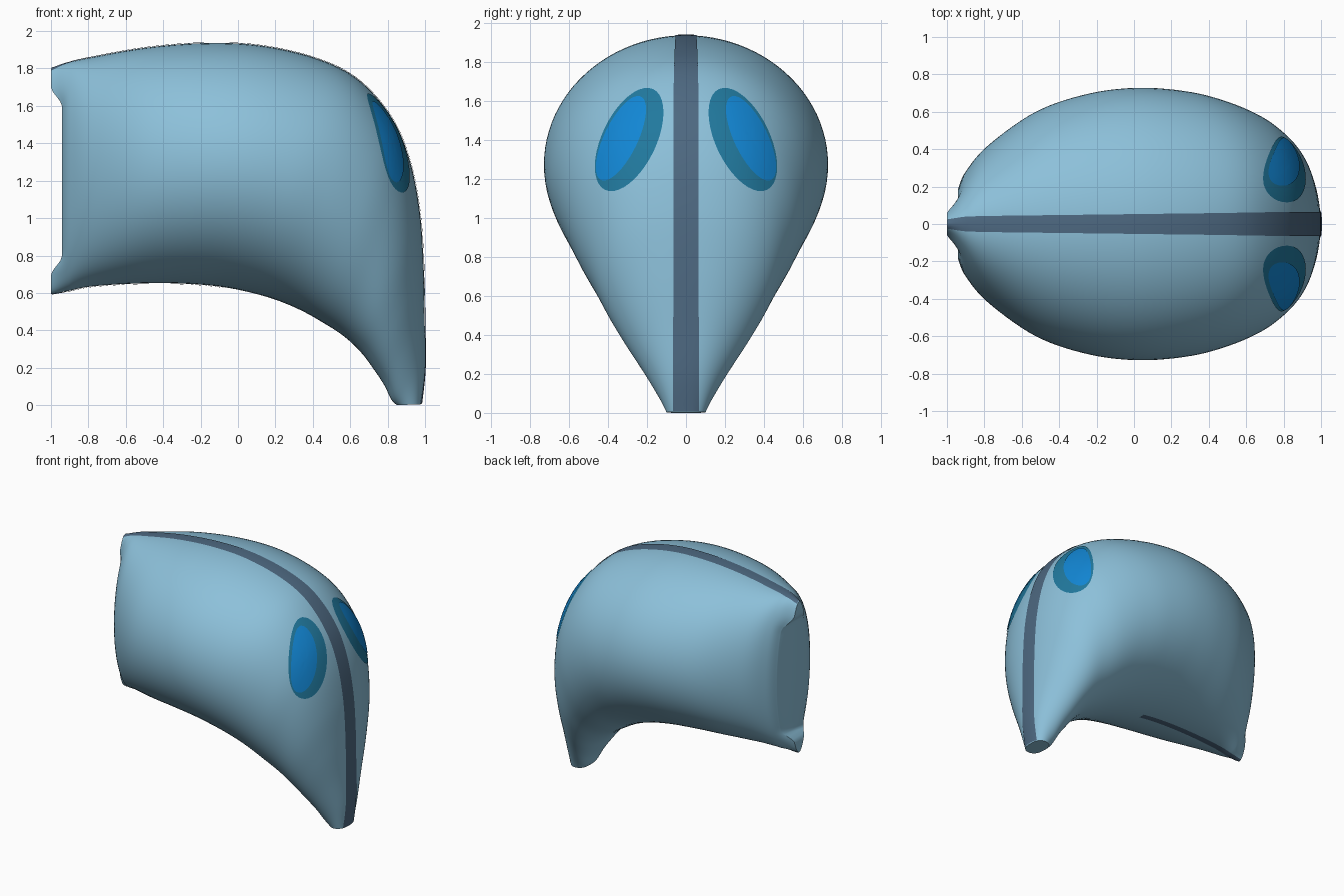
import bpy, math
from mathutils import Vector
from mathutils.bvhtree import BVHTree

cube = bpy.data.objects.get("Cube")
if cube:
    bpy.data.objects.remove(cube, do_unlink=True)


def material(name, rgb):
    m = bpy.data.materials.new(name)
    m.use_nodes = True
    m.diffuse_color = (*rgb, 1)
    m.node_tree.nodes["Principled BSDF"].inputs["Base Color"].default_value = (*rgb, 1)
    return m


BODY = material("pale blue", (0.265, 0.53, 0.70))
STRIPE = material("slate blue", (0.075, 0.14, 0.22))
EYE = material("deep teal", (0.015, 0.19, 0.34))
PUPIL = material("bright blue", (0.006, 0.24, 0.66))


def make(name, verts, faces, mat):
    me = bpy.data.meshes.new(name)
    me.from_pydata([tuple(v) for v in verts], [], faces)
    me.materials.append(mat)
    ob = bpy.data.objects.new(name, me)
    bpy.context.collection.objects.link(ob)
    bpy.ops.object.select_all(action='DESELECT')
    ob.select_set(True)
    bpy.context.view_layer.objects.active = ob
    bpy.ops.object.shade_smooth_by_angle(angle=math.radians(50))


# Sections from the blunt rear to the foot:
# upper x, upper z, lower x, lower z, half width, roundness
SECTIONS = [
    (-0.94, 1.80, -0.94, 0.595, 0.19, 1.1),
    (-0.90, 1.832, -0.90, 0.612, 0.28, 0.95),
    (-0.78, 1.86, -0.78, 0.635, 0.42, 0.95),
    (-0.50, 1.91, -0.55, 0.65, 0.60, 0.98),
    (-0.20, 1.935, -0.30, 0.65, 0.695, 1.0),
    (0.10, 1.925, -0.07, 0.63, 0.728, 1.0),
    (0.40, 1.86, 0.15, 0.58, 0.71, 0.98),
    (0.63, 1.75, 0.32, 0.515, 0.66, 0.93),
    (0.81, 1.555, 0.465, 0.435, 0.59, 0.87),
    (0.912, 1.33, 0.57, 0.365, 0.515, 0.83),
    (0.97, 1.05, 0.655, 0.285, 0.435, 0.82),
    (0.992, 0.75, 0.72, 0.20, 0.34, 0.83),
    (0.998, 0.45, 0.78, 0.11, 0.235, 0.83),
    (1.0, 0.20, 0.82, 0.03, 0.15, 0.8),
    (0.98, 0.005, 0.85, 0.0, 0.10, 0.7),
]
LAST = len(SECTIONS) - 1


def section(t):
    """Smooth blend of the sections at position t."""
    i = min(int(t), LAST - 1)
    f = t - i
    a, b, c, d = (SECTIONS[max(0, min(LAST, i + k))] for k in (-1, 0, 1, 2))
    return [q + 0.5 * f * (r - p + f * (2 * p - 5 * q + 4 * r - s + f * (3 * (q - r) + s - p)))
            for p, q, r, s in zip(a, b, c, d)]


def surface(t, ang):
    ux, uz, lx, lz, w, p = section(t)
    c, s = math.cos(ang), math.sin(ang)
    x = (ux + lx) / 2 + (ux - lx) / 2 * c
    z = (uz + lz) / 2 + (uz - lz) / 2 * c
    # The two rear corners are pinched and drawn out behind the end panel
    k = max(0, min(1, (abs(c) - 0.66) / 0.18))
    k *= k * (3 - 2 * k) * max(0, 1 - t)
    return Vector((x - 0.06 * k, math.copysign(w * (1 - 0.4 * k) * abs(s) ** p, s), max(0, z)))


# Body: lofted rings with strip caps at both ends
N, R = 96, 98
verts = [surface(LAST * i / R, 2 * math.pi * j / N) for i in range(R + 1) for j in range(N)]
faces = [(i * N + j, i * N + (j + 1) % N, (i + 1) * N + (j + 1) % N, (i + 1) * N + j)
         for i in range(R) for j in range(N)]
for base, flip in ((0, False), (R * N, True)):
    for j in range(N // 2):
        f = [base + j, base + (N - j) % N, base + N - j - 1, base + j + 1]
        f = list(dict.fromkeys(f))
        faces.append(f[::-1] if flip else f)
make("body", verts, faces, BODY)
tree = BVHTree.FromPolygons(verts, faces)


def lift(p, h):
    co, n, _, _ = tree.find_nearest(p)
    if n.dot(co - Vector((0.2, 0, 0.9))) < 0:
        n = -n
    return co + n * h


# Seam stripes, laid along the body at a given angle around it
def stripe(name, angle, end, start_half, end_half):
    rows, cols = 120, 6
    sv = []
    for i in range(rows + 1):
        t = 0.05 + (end - 0.05) * i / rows
        w, p = section(t)[4:]
        half = start_half + (end_half - start_half) * min(1, t / 8)
        a = math.asin(min(1, (half / w) ** (1 / p)))
        sv += [lift(surface(t, angle + a * (2 * j / cols - 1)), 0.004) for j in range(cols + 1)]
    C = cols + 1
    sf = [(i * C + j, i * C + j + 1, (i + 1) * C + j + 1, (i + 1) * C + j)
          for i in range(rows) for j in range(cols)]
    make(name, sv, sf, STRIPE)


stripe("crest_stripe", 0, LAST - 0.05, 0.035, 0.065)
stripe("underside_stripe", math.pi, 5, 0.025, 0.025)


# Eyes: leaning ovals laid onto the curved front
def oval(name, side, cy, cz, long, short, height, mat):
    seg, rings = 40, 6
    ax = Vector((0, 0.43, -0.9)).normalized()
    bx = Vector((0, 0.9, 0.43)).normalized()
    pts = []
    for r in range(rings + 1):
        for k in range(seg if r else 1):
            g = 2 * math.pi * k / seg
            o = Vector((2, cy, cz)) + r / rings * (ax * long * math.cos(g) + bx * short * math.sin(g))
            o.y *= side
            hit = tree.ray_cast(o, Vector((-1, 0, 0)))[0]
            pts.append(lift(hit, height))
    fs = []
    for k in range(seg):
        n = (k + 1) % seg
        fs.append((0, 1 + k, 1 + n))
        for r in range(rings - 1):
            a, b = 1 + r * seg, 1 + (r + 1) * seg
            fs.append((a + k, b + k, b + n, a + n))
    if side < 0:
        fs = [f[::-1] for f in fs]
    make(name, pts, fs, mat)


for label, side in (("back", 1), ("front", -1)):
    oval(label + "_eye", side, 0.29, 1.40, 0.285, 0.138, 0.004, EYE)
    oval(label + "_pupil", side, 0.33, 1.405, 0.235, 0.085, 0.008, PUPIL)
